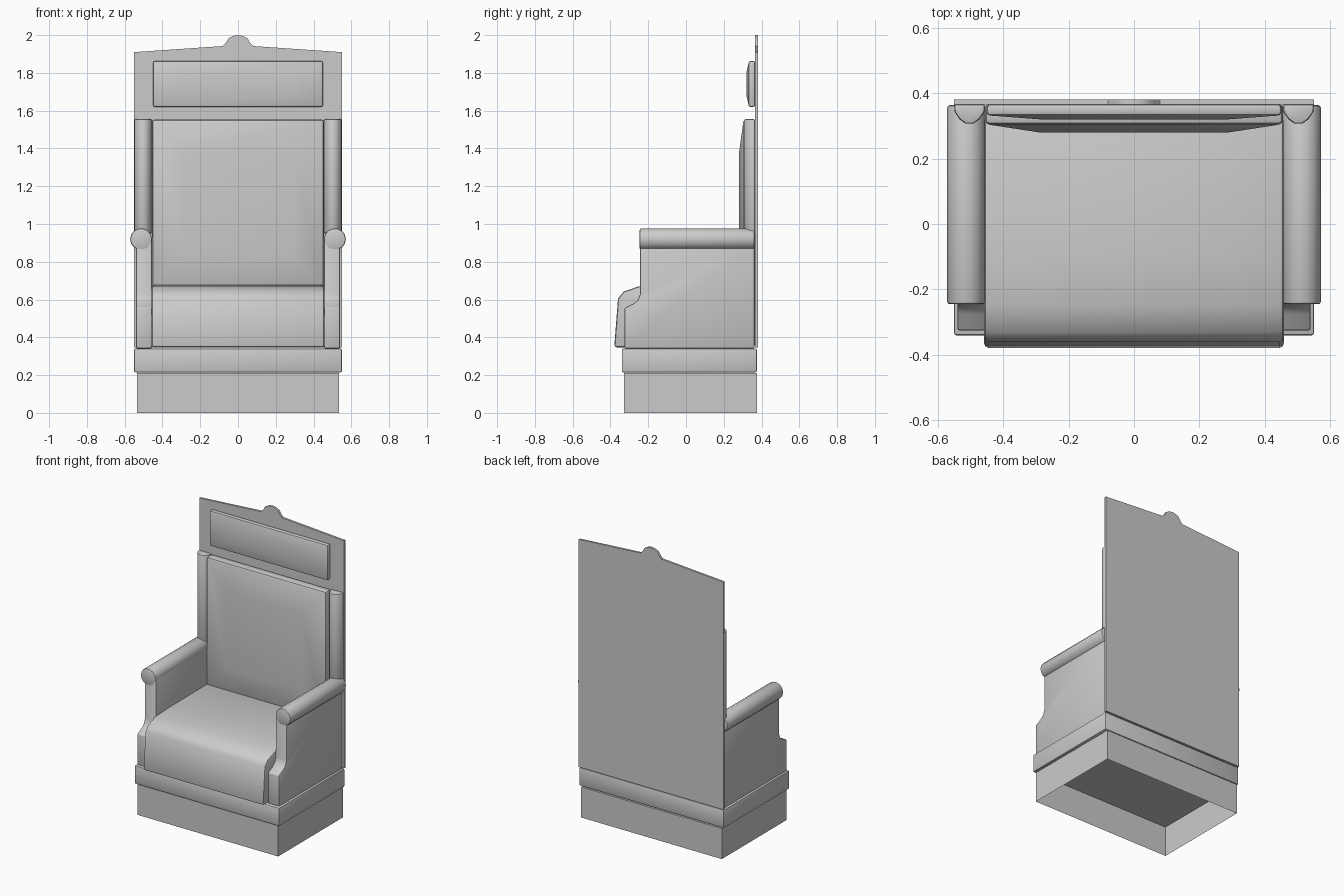
import bpy, bmesh, math

if "Cube" in bpy.data.objects:
    bpy.data.objects.remove(bpy.data.objects["Cube"])


def finish(name, bm, bevel=0.0, segs=2, limit=40):
    bmesh.ops.recalc_face_normals(bm, faces=bm.faces)
    if bevel:
        edges = [e for e in bm.edges if len(e.link_faces) == 2
                 and e.calc_face_angle() > math.radians(limit)]
        bmesh.ops.bevel(bm, geom=edges, offset=bevel, segments=segs,
                        profile=0.5, affect='EDGES', clamp_overlap=True)
    mesh = bpy.data.meshes.new(name)
    bm.to_mesh(mesh)
    bm.free()
    ob = bpy.data.objects.new(name, mesh)
    bpy.context.collection.objects.link(ob)
    bpy.ops.object.select_all(action='DESELECT')
    ob.select_set(True)
    bpy.context.view_layer.objects.active = ob
    bpy.ops.object.shade_smooth_by_angle(angle=math.radians(35))
    return ob


def prism(name, pts, axis, lo, hi, bevel=0.0, segs=2, limit=40):
    """Extrude a 2D outline along an axis (outline is in the other two axes)."""
    def place(p, t):
        v = list(p)
        v.insert('xyz'.index(axis), t)
        return v
    bm = bmesh.new()
    a = [bm.verts.new(place(p, lo)) for p in pts]
    b = [bm.verts.new(place(p, hi)) for p in pts]
    n = len(pts)
    bm.faces.new(a)
    bm.faces.new(b[::-1])
    for i in range(n):
        j = (i + 1) % n
        bm.faces.new((a[i], b[i], b[j], a[j]))
    return finish(name, bm, bevel, segs, limit)


def box(name, x, y, z, bevel=0.0, open_bottom=False):
    bm = bmesh.new()
    bmesh.ops.create_cube(bm, size=1)
    for v in bm.verts:
        for i, (lo, hi) in enumerate((x, y, z)):
            v.co[i] = hi if v.co[i] > 0 else lo
    if open_bottom:
        low = [f for f in bm.faces if f.normal.z < -0.9]
        bmesh.ops.delete(bm, geom=low, context='FACES')
    return finish(name, bm, bevel)


def pillow(name, half, edge_y, back_y, z, front_y, ix, iz, bevel):
    """Box whose front rises through a sloped border to a flat panel."""
    bm = bmesh.new()
    rings = []
    for y, dx, dz in ((back_y, 0, 0), (edge_y, 0, 0), (front_y, ix, iz)):
        h = half - dx
        rings.append([bm.verts.new(p) for p in (
            (-h, y, z[0] + dz), (h, y, z[0] + dz),
            (h, y, z[1] - dz), (-h, y, z[1] - dz))])
    bm.faces.new(rings[0])
    bm.faces.new(rings[2])
    for a, b in zip(rings, rings[1:]):
        for i in range(4):
            j = (i + 1) % 4
            bm.faces.new((a[i], a[j], b[j], b[i]))
    return finish(name, bm, bevel)


# Plinth, hollow underneath, and the base rail above it
box("plinth", (-0.535, 0.535), (-0.328, 0.375), (0, 0.21), open_bottom=True)
box("base_rail", (-0.55, 0.55), (-0.34, 0.375), (0.215, 0.34), 0.007)

# Back board with crest
half = [(0.55, 0.345), (0.55, 1.91), (0.08, 1.942), (0.065, 1.958),
        (0.05, 1.983), (0.026, 1.995)]
outline = half + [(0, 2.0)] + [(-x, z) for x, z in reversed(half)]
prism("back_board", outline, 'y', 0.365, 0.38)

# Cushions
pillow("head_cushion", 0.45, 0.332, 0.366, (1.62, 1.863), 0.32, 0.16, 0.06, 0.01)
pillow("back_cushion", 0.455, 0.305, 0.366, (0.66, 1.553), 0.28, 0.165, 0.18, 0.014)
seat = [(-0.38, 0.347), (-0.36, 0.605), (-0.33, 0.642), (-0.25, 0.67),
        (-0.1, 0.677), (0.365, 0.68), (0.365, 0.347)]
prism("seat_cushion", seat, 'x', -0.458, 0.458, 0.014, 2, 50)

# Side parts, repeated left and right
arm = [(-0.325, 0.342), (-0.325, 0.555), (-0.275, 0.58), (-0.255, 0.598),
       (-0.243, 0.63), (-0.243, 0.92), (0.362, 0.92), (0.362, 0.342)]
bolster = [(0.455, 0.366), (0.457, 0.342), (0.472, 0.32), (0.49, 0.307),
           (0.515, 0.307), (0.533, 0.32), (0.548, 0.342), (0.55, 0.366)]
roll = [(0.513 + 0.058 * math.cos(math.pi * k / 7),
         0.92 + 0.058 * math.sin(math.pi * k / 7)) for k in range(14)]
for side, s in (("right", 1), ("left", -1)):
    a, b = sorted((s * 0.455, s * 0.54))
    prism(side + "_arm_panel", arm, 'x', a, b, 0.006, 2, 50)
    prism(side + "_arm_roll", [(s * x, z) for x, z in roll], 'y',
          -0.245, 0.363, 0.008, 2, 50)
    prism(side + "_back_bolster", [(s * x, y) for x, y in bolster], 'z',
          0.95, 1.555, 0.008, 2, 50)
